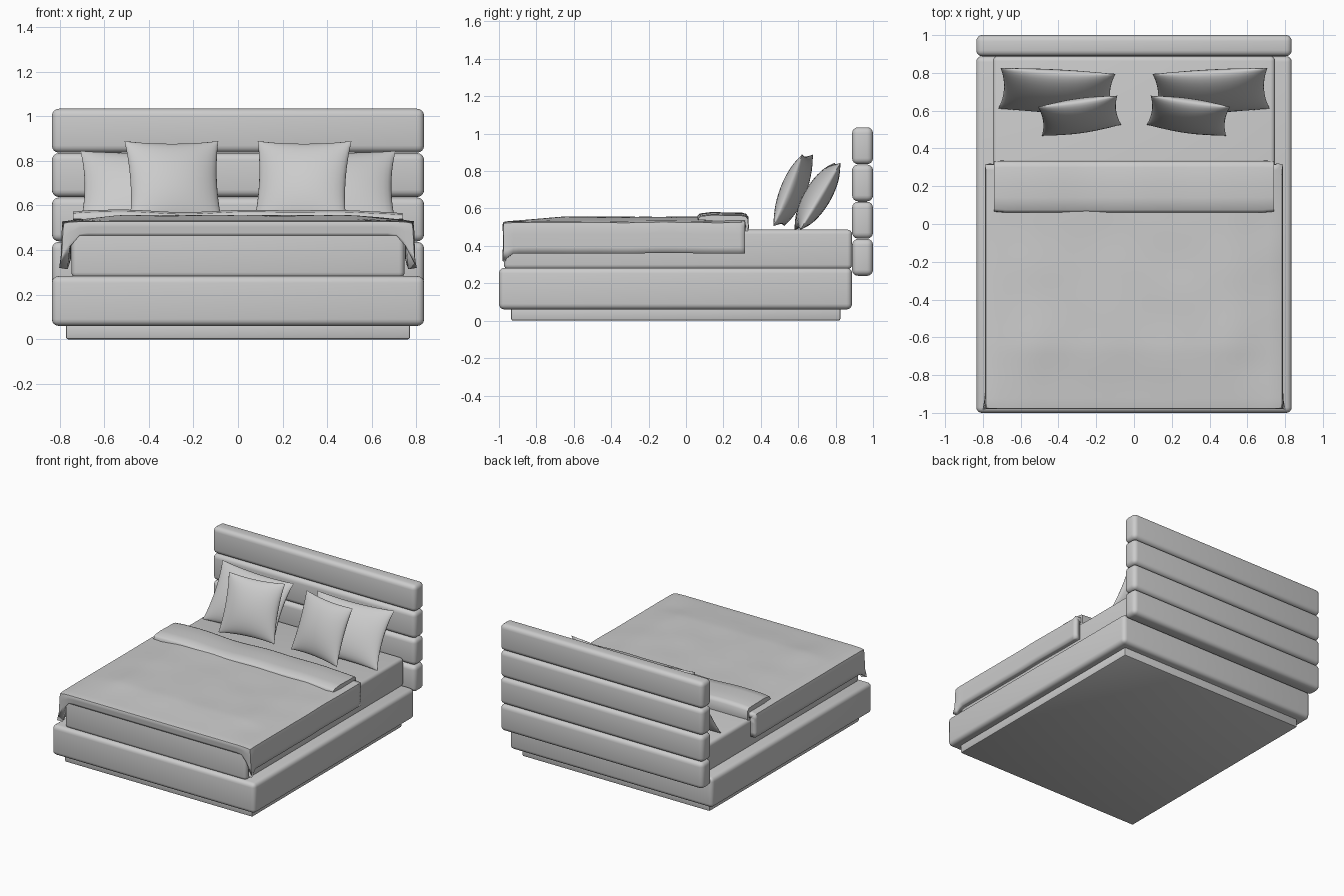
import bpy, bmesh, math
from mathutils import Matrix, Vector, noise

if "Cube" in bpy.data.objects:
    bpy.data.objects.remove(bpy.data.objects["Cube"])

fabric = bpy.data.materials.new("light_grey_fabric")
fabric.diffuse_color = (0.6, 0.6, 0.6, 1)
fabric.use_nodes = True
fabric.node_tree.nodes["Principled BSDF"].inputs["Base Color"].default_value = fabric.diffuse_color


def finish(name, bm, angle=40):
    bmesh.ops.recalc_face_normals(bm, faces=bm.faces)
    # Open sheets must face upwards
    if any(e.is_boundary for e in bm.edges) and sum(f.normal.z * f.calc_area() for f in bm.faces) < 0:
        bmesh.ops.reverse_faces(bm, faces=bm.faces[:])
    mesh = bpy.data.meshes.new(name)
    bm.to_mesh(mesh)
    bm.free()
    mesh.materials.append(fabric)
    ob = bpy.data.objects.new(name, mesh)
    bpy.context.collection.objects.link(ob)
    bpy.context.view_layer.objects.active = ob
    ob.select_set(True)
    bpy.ops.object.shade_smooth_by_angle(angle=math.radians(angle))
    ob.select_set(False)
    return ob


def box(name, lo, hi, radius, segments=4):
    """Rounded box between two corners."""
    lo, hi = Vector(lo), Vector(hi)
    bm = bmesh.new()
    bmesh.ops.create_cube(bm, size=1)
    for v in bm.verts:
        v.co = [(lo[i] + hi[i]) / 2 + v.co[i] * (hi[i] - lo[i]) for i in range(3)]
    bmesh.ops.bevel(bm, geom=bm.edges[:], offset=radius, segments=segments,
                    profile=0.5, affect='EDGES')
    return finish(name, bm)


# Base, frame and mattress
box("plinth", (-0.772, -0.935, 0), (0.772, 0.825, 0.08), 0.01, 2)
box("bed_frame", (-0.835, -1, 0.06), (0.835, 0.888, 0.283), 0.03)
box("mattress", (-0.747, -0.974, 0.275), (0.747, 0.888, 0.487), 0.025)

# Headboard of four stacked padded panels
for i in range(4):
    z = 0.24 + 0.199 * i
    box(f"headboard_panel_{i + 1}", (-0.835, 0.888, z), (0.835, 1, z + 0.197), 0.032)


# Duvet: sheet draped over the sides and foot, then thickened
def duvet():
    bm = bmesh.new()
    nx, ny, drop = 40, 44, 5
    hx, front, back = 0.79, -0.982, 0.315

    def point(i, j):
        # i runs across with drops at both sides, j runs from the foot drop to the back
        u = min(max((i - drop) / nx, 0), 1)
        v = max((j - drop) / ny, 0)
        side = max(drop - i, i - drop - nx, 0) / drop
        foot = max(drop - j, 0) / drop
        x, y = (2 * u - 1) * hx, front + v * (back - front)
        dome = 0.025 * min(1, (1 - abs(2 * u - 1)) * 3) * min(1, v * 4)
        z = 0.53 + dome + 0.005 * noise.noise(Vector((x * 4, y * 4, 0))) * min(1, v * 6)
        corner = max(0, 1 - (y - front) / 0.06)
        near = max(0, 1 - (hx - abs(x)) / 0.06)
        s = math.copysign(1, x)
        if side:
            z -= side * (0.170 + 0.04 * corner)
            x += s * 0.012 * side * corner
        elif foot:
            z -= foot * (0.065 + 0.145 * near)
            x += s * 0.012 * foot * near
            y += 0.008 * foot * (1 - near)
        return x, y, z

    I, J = nx + 2 * drop + 1, ny + drop + 1
    grid = [[bm.verts.new(point(i, j)) for j in range(J)] for i in range(I)]
    for i in range(I - 1):
        for j in range(J - 1):
            if not (j < drop and (i < drop or i >= nx + drop)):
                bm.faces.new((grid[i][j], grid[i + 1][j], grid[i + 1][j + 1], grid[i][j + 1]))
    loose = [v for v in bm.verts if not v.link_faces]
    bmesh.ops.delete(bm, geom=loose, context='VERTS')
    # Sew the two foot corners, then soften the draped edges
    bmesh.ops.remove_doubles(bm, verts=[v for v in bm.verts if v.co.y < front + 0.01], dist=0.003)
    rim = [v for v in bm.verts if not v.is_boundary]
    for _ in range(2):
        bmesh.ops.smooth_vert(bm, verts=rim, factor=0.4,
                              use_axis_x=True, use_axis_y=True, use_axis_z=True)
    ob = finish("duvet", bm, 60)
    m = ob.modifiers.new("thickness", 'SOLIDIFY')
    m.thickness, m.offset = 0.04, -1


duvet()

# Folded strip of bedding: side profile swept across the bed
profile = [(0.06, 0.54), (0.062, 0.558), (0.075, 0.569), (0.14, 0.577), (0.22, 0.574),
           (0.30, 0.573), (0.322, 0.567), (0.334, 0.55), (0.336, 0.50), (0.332, 0.45),
           (0.322, 0.44), (0.305, 0.445), (0.30, 0.50), (0.29, 0.53), (0.18, 0.53)]
bm = bmesh.new()
steps = 24
rings = []
for i in range(steps + 1):
    x = -0.74 + 1.48 * i / steps
    wave = 0.004 * math.sin(x * 7) + 0.003 * math.cos(x * 13)
    # The ends are pulled in a little so they look rounded
    end = i in (0, steps)
    rings.append([bm.verts.new((x, 0.25 + (y - 0.25) * (0.97 if end else 1),
                                0.54 + (z - 0.54) * (0.85 if end else 1) + (wave if z > 0.54 else 0)))
                  for y, z in profile])
n = len(profile)
for a, b in zip(rings, rings[1:]):
    for k in range(n):
        bm.faces.new((a[k], a[(k + 1) % n], b[(k + 1) % n], b[k]))
bm.faces.new(rings[0])
bm.faces.new(rings[-1])
finish("duvet_fold", bm, 50)


# Pillows: two bulged sheets with pinched sides, joined at a seam
def pillow(name, centre, w, h, thick, lean, yaw):
    bm = bmesh.new()
    n = 18
    for s in (-1, 1):
        g = []
        for i in range(n + 1):
            row = []
            for j in range(n + 1):
                u = math.sin((2 * i / n - 1) * math.pi / 2)
                v = math.sin((2 * j / n - 1) * math.pi / 2)
                bulge = max(0, (1 - u * u) * (1 - v * v)) ** 0.55
                row.append(bm.verts.new((u * w / 2 * (1 - 0.08 * (1 - v * v)),
                                         s * thick / 2 * bulge,
                                         v * h / 2 * (1 - 0.07 * (1 - u * u)))))
            g.append(row)
        for i in range(n):
            for j in range(n):
                bm.faces.new((g[i][j], g[i + 1][j], g[i + 1][j + 1], g[i][j + 1]))
    bmesh.ops.remove_doubles(bm, verts=bm.verts[:], dist=0.0003)
    bm.transform(Matrix.Translation(centre)
                 @ Matrix.Rotation(math.radians(yaw), 4, 'Z')
                 @ Matrix.Rotation(math.radians(-lean), 4, 'X'))
    finish(name, bm, 75)


for s, side in ((-1, "left"), (1, "right")):
    pillow(f"back_pillow_{side}", (s * 0.408, 0.703, 0.665), 0.61, 0.42, 0.14, 31, s * 3)
    pillow(f"front_pillow_{side}", (s * 0.288, 0.573, 0.697), 0.425, 0.415, 0.13, 22, -s * 8)
